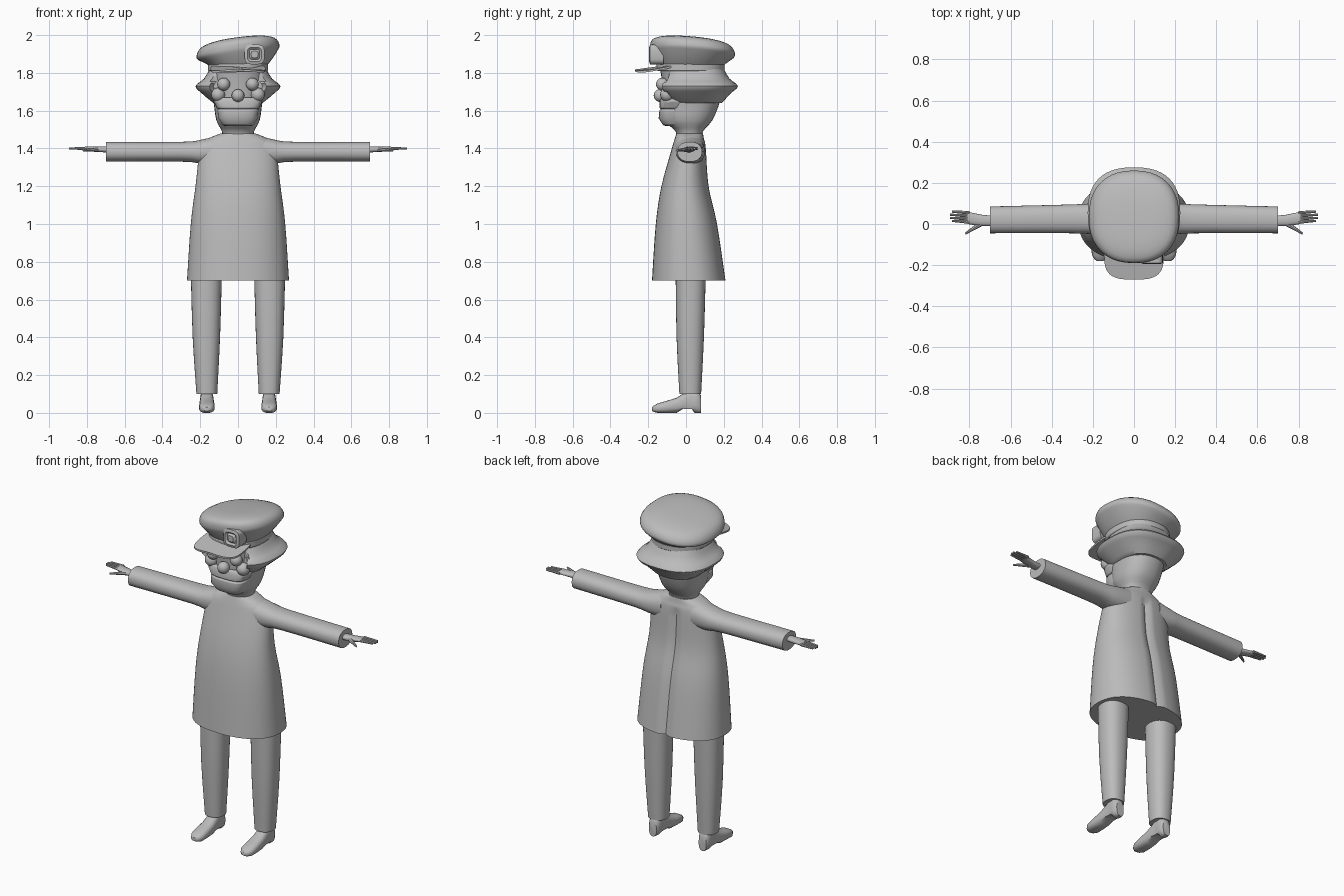
import bpy, bmesh, math
from mathutils import Vector

cube = bpy.data.objects.get("Cube")
if cube:
    bpy.data.objects.remove(cube)

grey = bpy.data.materials.new("plain grey")
grey.use_nodes = True
colour = (.5, .5, .5, 1)
grey.diffuse_color = colour
grey.node_tree.nodes["Principled BSDF"].inputs["Base Color"].default_value = colour


def finish(name, bm, mirror=False, bevel=0):
    """Turn the mesh into a shaded object, with optional mirroring and soft rims."""
    bmesh.ops.recalc_face_normals(bm, faces=bm.faces)
    mesh = bpy.data.meshes.new(name)
    bm.to_mesh(mesh)
    bm.free()
    mesh.materials.append(grey)
    part = bpy.data.objects.new(name, mesh)
    bpy.context.collection.objects.link(part)
    if mirror:
        part.modifiers.new("mirror", "MIRROR")
    if bevel:
        rim = part.modifiers.new("soft rim", "BEVEL")
        rim.width = bevel
        rim.segments = 2
        rim.angle_limit = math.radians(50)
    bpy.ops.object.select_all(action="DESELECT")
    part.select_set(True)
    bpy.context.view_layer.objects.active = part
    bpy.ops.object.shade_smooth_by_angle(angle=math.radians(40))


def smoothed(sections, steps):
    """Insert sections along a smooth curve through the given ones."""
    points = [Vector(s) for s in sections]
    padded = [points[0], *points, points[-1]]
    result = []
    for before, start, end, after in zip(padded, padded[1:], padded[2:], padded[3:]):
        for step in range(steps):
            t = step / steps
            leave, arrive = (end - before) / 2, (after - start) / 2
            bend = 3 * (end - start) - 2 * leave - arrive
            twist = 2 * (start - end) + leave + arrive
            result.append(start + leave * t + bend * t * t + twist * t ** 3)
    return result + [points[-1]]


def rounded(angle, power):
    """Point on a unit ellipse; a higher power makes it squarer."""
    return [math.copysign(abs(k) ** (2 / power), k) for k in (math.cos(angle), math.sin(angle))]


def loft(name, axis, sections, sides=32, power=2.3, steps=1, reshape=None, **options):
    """Skin sections (position, low u, high u, low v, high v) along an axis."""
    bm = bmesh.new()
    loops = []
    for t, left, right, low, high in smoothed(sections, steps):
        loop = []
        for i in range(sides):
            c, s = rounded(math.tau * i / sides, power)
            u = (left + right + (right - left) * c) / 2
            v = (low + high + (high - low) * s) / 2
            point = Vector({"x": (t, u, v), "y": (u, t, v), "z": (u, v, t)}[axis])
            if reshape:
                reshape(point)
            loop.append(bm.verts.new(point))
        loops.append(loop)
    for lower, upper in zip(loops, loops[1:]):
        for i in range(sides):
            j = (i + 1) % sides
            bm.faces.new((lower[i], lower[j], upper[j], upper[i]))
    bm.faces.new(loops[0])
    bm.faces.new(loops[-1])
    finish(name, bm, **options)


def stack(name, sections, **options):
    """Upright loft, symmetric in x, from sections (height, half width, front, back)."""
    full = [(z, -half, half, front, back) for z, half, front, back in sections]
    loft(name, "z", full, **options)


def ball(name, centre, size, mirror=False):
    bm = bmesh.new()
    bmesh.ops.create_uvsphere(bm, u_segments=16, v_segments=10, radius=size)
    bmesh.ops.translate(bm, verts=bm.verts, vec=centre)
    finish(name, bm, mirror)


def digit(name, start, end, thick, thin):
    """Tapered finger between two points, made for both hands."""
    start, end = Vector(start), Vector(end)
    along = end - start
    bm = bmesh.new()
    bmesh.ops.create_cone(bm, cap_ends=True, segments=8, radius1=thick, radius2=thin,
                          depth=along.length)
    placement = along.to_track_quat("Z", "Y").to_matrix().to_4x4()
    placement.translation = (start + end) / 2
    bm.transform(placement)
    finish(name, bm, mirror=True)


# Coat with a pleat down the middle of the back
def pleat(point):
    if point.y > 0 and abs(point.x) < .005 and point.z < 1.4:
        point.y -= .018


stack("coat", [
    (.7, .27, -.18, .21), (1, .25, -.16, .165), (1.2, .225, -.13, .12),
    (1.4, .2, -.075, .105), (1.45, .16, -.06, .095), (1.48, .09, -.05, .09),
], sides=64, steps=4, reshape=pleat)

# Sleeves and trousers
loft("sleeves", "x", [
    (.1, -.06, .1, 1.31, 1.47), (.2, -.05, .1, 1.32, 1.445),
    (.3, -.045, .095, 1.33, 1.435), (.7, -.045, .085, 1.33, 1.435),
], steps=3, mirror=True)
loft("trouser_legs", "z", [
    (.1, .11, .22, -.035, .08), (.4, .095, .24, -.05, .095), (.75, .085, .25, -.055, .105),
], steps=3, mirror=True)


# Feet with a raised arch and flat heel
def arch(point):
    if point.z < .02 and abs(point.y) < .03:
        point.z = .022


loft("feet", "y", [
    (.08, .14, .19, 0, .09), (.06, .13, .2, 0, .12), (.03, .13, .2, 0, .12),
    (.01, .13, .2, 0, .12), (-.05, .125, .205, 0, .08), (-.15, .125, .205, 0, .05),
    (-.18, .15, .18, .01, .03),
], sides=20, power=2.6, steps=2, reshape=arch, mirror=True)

# Hands
loft("palms", "x", [
    (.68, -.01, .04, 1.38, 1.41), (.74, -.01, .045, 1.38, 1.41), (.81, 0, .06, 1.39, 1.41),
], sides=14, steps=2, mirror=True)
for i in range(4):
    y = .01 + i * .015
    reach = .9 - .01 * abs(i - 1.5)
    digit(f"finger_{i + 1}", (.8, y, 1.4), (reach, y + .005, 1.4), .009, .005)
digit("thumb", (.73, .01, 1.395), (.82, -.047, 1.39), .014, .005)

# Head, jaw and face
stack("head", [
    (1.43, .08, -.05, .085), (1.49, .085, -.055, .09), (1.55, .115, -.115, .14),
    (1.65, .13, -.12, .18), (1.74, .15, -.125, .19), (1.84, .15, -.14, .19),
], steps=3)
stack("jaw", [(1.52, .08, -.12, 0), (1.56, .105, -.145, 0), (1.61, .11, -.14, 0)],
      power=3, bevel=.01)
stack("upper_lip", [(1.61, .11, -.14, 0), (1.65, .13, -.14, 0), (1.67, .12, -.13, 0)],
      power=3, bevel=.006)
ball("eyes", (.076, -.125, 1.74), .034, mirror=True)
ball("cheeks", (.105, -.1, 1.685), .037, mirror=True)
ball("nose", (0, -.137, 1.68), .034)


# Hair flaring around the head, open at the face
def open_face(point):
    if abs(point.x) < .135:
        point.y = max(point.y, -.09)


stack("hair", [
    (1.64, .13, -.09, .19), (1.69, .19, -.14, .235), (1.73, .225, -.165, .275),
    (1.77, .18, -.14, .23), (1.83, .145, -.11, .195),
], sides=48, power=2.5, steps=3, reshape=open_face)


# Cap: a band, a crown tipped to one side, a sloping peak and a badge
def tip(point):
    lift = min(max((point.z - 1.84) / .06, 0), 1)
    point.z += lift * (.13 * point.x - .07 * point.y)


def slope(point):
    point.z += .18 * (point.y + .27) - .9 * point.x ** 2


stack("cap_band", [(1.81, .16, -.155, .205), (1.85, .16, -.155, .205)], bevel=.006)
stack("cap_crown", [
    (1.835, .15, -.145, .195), (1.89, .205, -.18, .245), (1.92, .22, -.19, .26),
    (1.96, .195, -.18, .23), (1.98, .12, -.12, .14), (1.985, .02, -.02, .02),
], sides=40, steps=3, reshape=tip)
stack("cap_peak", [(1.81, .145, -.27, -.02), (1.82, .145, -.27, -.02)],
      sides=40, power=3.2, reshape=slope)
loft("badge", "y", [
    (-.12, .035, .14, 1.845, 1.95), (-.19, .035, .14, 1.845, 1.95),
    (-.195, .05, .125, 1.86, 1.935), (-.185, .06, .115, 1.87, 1.925),
    (-.195, .07, .105, 1.88, 1.915),
], sides=24, power=4)
